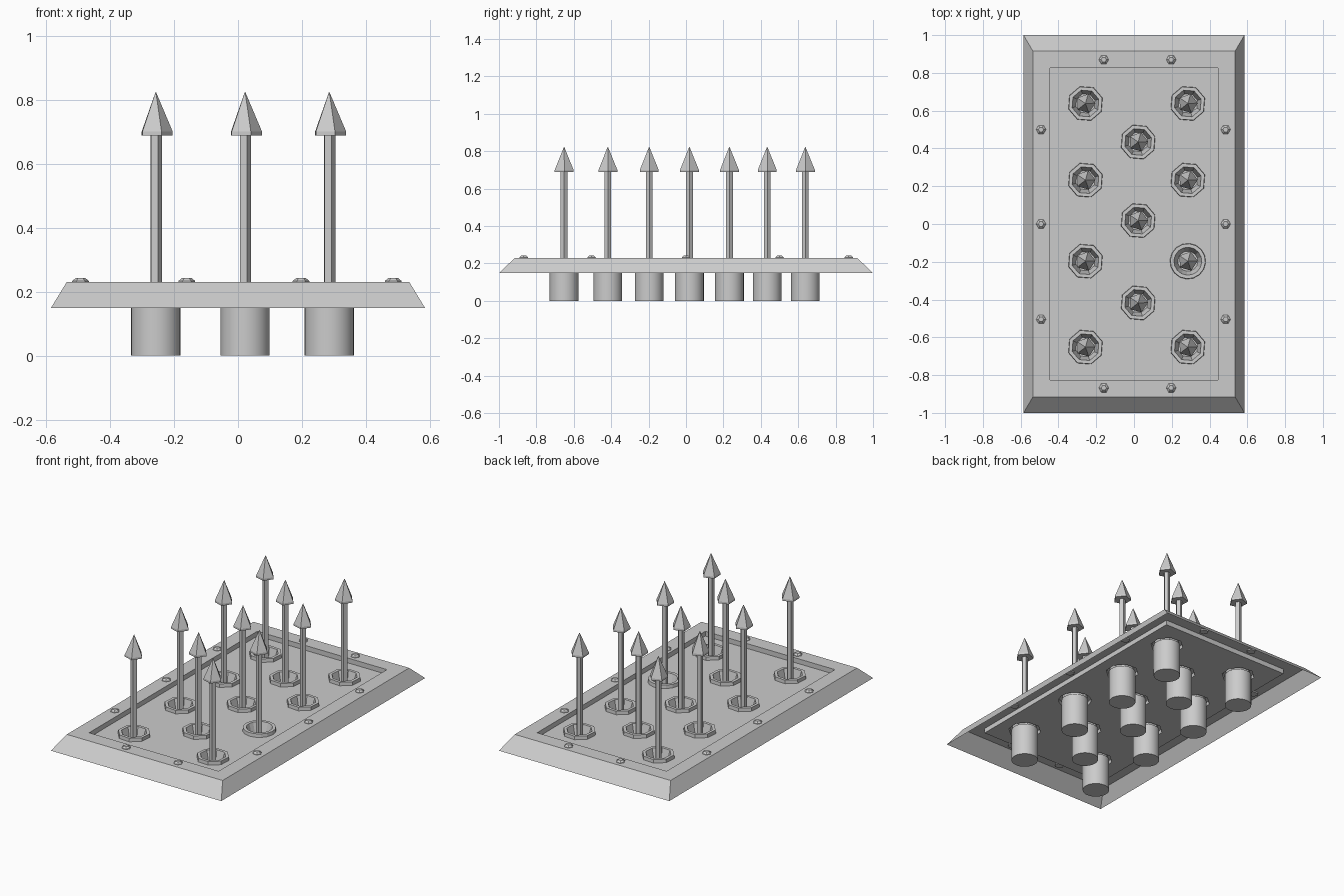
import bpy, bmesh
from math import sin, cos, radians, tau

if "Cube" in bpy.data.objects:
    bpy.data.objects.remove(bpy.data.objects["Cube"])


def ring(x, y, z, r, n, rot=0.0):
    return [(x + r * cos(tau * i / n + rot), y + r * sin(tau * i / n + rot), z) for i in range(n)]


def rect(hx, hy, z):
    return [(hx, -hy, z), (hx, hy, z), (-hx, hy, z), (-hx, -hy, z)]


def finish(name, bm):
    me = bpy.data.meshes.new(name)
    bm.to_mesh(me)
    bm.free()
    ob = bpy.data.objects.new(name, me)
    bpy.context.collection.objects.link(ob)
    return ob


def loft(name, loops, cap_start=False, cap_end=False):
    """Skin a list of equal-sized loops, ordered so the faces point outward."""
    bm = bmesh.new()
    rows = [[bm.verts.new(p) for p in lp] for lp in loops]
    n = len(rows[0])
    for a, b in zip(rows, rows[1:]):
        for i in range(n):
            j = (i + 1) % n
            bm.faces.new((a[i], a[j], b[j], b[i]))
    if cap_start:
        bm.faces.new(rows[0][::-1])
    if cap_end:
        bm.faces.new(rows[-1])
    return finish(name, bm)


# spike positions: two outer columns and a staggered middle one
spots = [(x, y) for x in (-0.257, 0.285) for y in (0.638, 0.232, -0.197, -0.652)]
spots += [(0.022, y) for y in (0.434, 0.018, -0.418)]
PLATE_Z = 0.2
OCT = radians(18)


def sides(x, y):
    # one rim is rounder than the rest
    return 16 if (x > 0.2 and -0.3 < y < 0) else 8


# hollow bevelled frame with a step down to the recessed plate
loft("frame", [rect(0.585, 1.0, 0.148), rect(0.535, 0.915, 0.23),
               rect(0.445, 0.825, 0.23), rect(0.445, 0.825, PLATE_Z)])

# recessed plate with a hole for every spike
bm = bmesh.new()
edges = []
for lp in [rect(0.445, 0.825, PLATE_Z)] + [ring(x, y, PLATE_Z, 0.095, sides(x, y), OCT) for x, y in spots]:
    vs = [bm.verts.new(p) for p in lp]
    edges += [bm.edges.new((vs[i], vs[(i + 1) % len(vs)])) for i in range(len(vs))]
bmesh.ops.triangle_fill(bm, use_beauty=True, use_dissolve=False, edges=edges, normal=(0, 0, 1))
for f in bm.faces:
    f.normal_update()
    if f.normal.z < 0:
        f.normal_flip()
finish("plate", bm)

for k, (x, y) in enumerate(spots):
    n = sides(x, y)
    # raised rim and tapered socket
    loft(f"rim_{k}", [ring(x, y, z, r, n, OCT) for r, z in
                      ((0.095, PLATE_Z), (0.093, 0.221), (0.074, 0.221), (0.053, 0.15))],
         cap_end=True)
    # round tube under the plate
    tube = loft(f"tube_{k}", [ring(x, y, z, 0.077, 32) for z in (0.0, PLATE_Z)], cap_start=True)
    for p in tube.data.polygons:
        p.use_smooth = len(p.vertices) == 4
    # five-sided shaft and arrow head
    a = radians(2)
    loft(f"shaft_{k}", [ring(x, y, z, 0.019, 5, a) for z in (0.15, 0.69)])
    loft(f"spike_head_{k}", [ring(x, y, z, r, 5, a) for r, z in
                             ((0.053, 0.688), (0.053, 0.7), (0.0005, 0.824))],
         cap_start=True, cap_end=True)

# six-sided rivets around the frame
rivets = [(x, y) for x in (-0.16, 0.197) for y in (-0.868, 0.87)]
rivets += [(x, y) for x in (-0.492, 0.485) for y in (-0.505, 0.0, 0.5)]
for k, (x, y) in enumerate(rivets):
    loft(f"rivet_{k}", [ring(x, y, z, r, 6) for r, z in
                        ((0.027, 0.222), (0.026, 0.233), (0.014, 0.243))],
         cap_start=True, cap_end=True)
